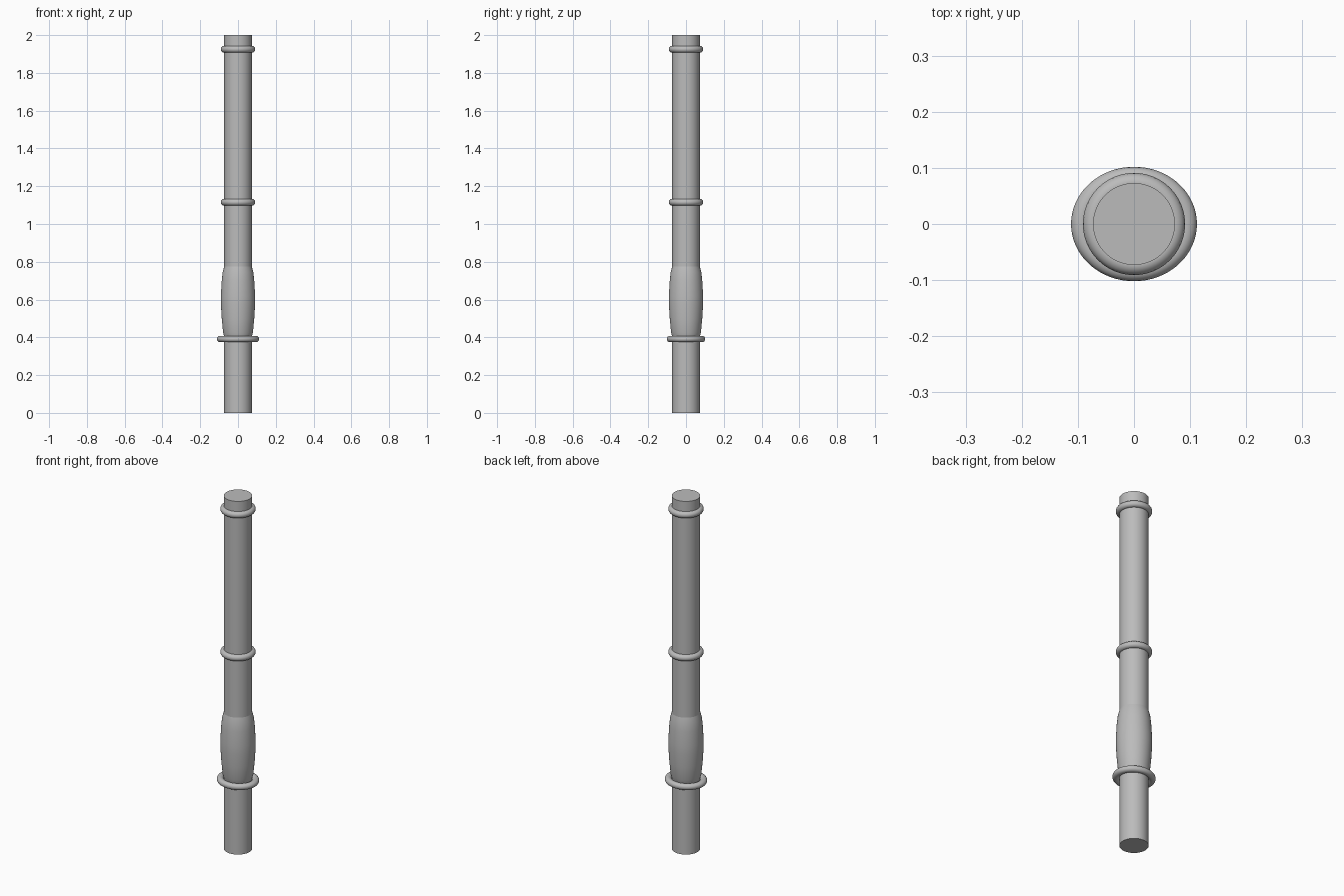
import bpy, math

if "Cube" in bpy.data.objects:
    bpy.data.objects.remove(bpy.data.objects["Cube"])

grey = bpy.data.materials.new("plain grey")
grey.diffuse_color = (0.5, 0.5, 0.5, 1)
grey.use_nodes = True
grey.node_tree.nodes["Principled BSDF"].inputs["Base Color"].default_value = grey.diffuse_color
SIDES = 64


def finish(obj, name, angle=30):
    obj.name = name
    obj.data.materials.append(grey)
    bpy.ops.object.select_all(action='DESELECT')
    obj.select_set(True)
    bpy.context.view_layer.objects.active = obj
    bpy.ops.object.shade_smooth_by_angle(angle=math.radians(angle))


def ring(name, z, major, minor, scale=(1, 1, 1)):
    bpy.ops.mesh.primitive_torus_add(major_radius=major, minor_radius=minor,
                                     major_segments=SIDES, minor_segments=16,
                                     location=(0, 0, z))
    bpy.context.object.scale = scale
    finish(bpy.context.object, name)


def lathe(name, profile):
    n = len(profile)
    verts, faces = [], []
    for r, z in profile:
        for i in range(SIDES):
            a = 2 * math.pi * i / SIDES
            verts.append((r * math.cos(a), r * math.sin(a), z))
    for k in range(n - 1):
        for i in range(SIDES):
            j = (i + 1) % SIDES
            faces.append((k * SIDES + i, k * SIDES + j,
                          (k + 1) * SIDES + j, (k + 1) * SIDES + i))
    faces.append(tuple(reversed(range(SIDES))))
    faces.append(tuple(range((n - 1) * SIDES, n * SIDES)))
    mesh = bpy.data.meshes.new(name)
    mesh.from_pydata(verts, [], faces)
    obj = bpy.data.objects.new(name, mesh)
    bpy.context.collection.objects.link(obj)
    finish(obj, name)


# Straight shaft
lathe("shaft", [(0.073, 0), (0.073, 2)])

# Swollen hand grip
lathe("grip", [(0.073, 0.405), (0.079, 0.425), (0.086, 0.50), (0.0905, 0.575),
               (0.0905, 0.62), (0.086, 0.70), (0.081, 0.745), (0.073, 0.775)])

# Round bands on the shaft
ring("upper_band", 1.925, 0.073, 0.018)
ring("middle_band", 1.115, 0.073, 0.018)

# Oval guard below the grip
ring("guard", 0.391, 0.085, 0.017, (1.1, 1.0, 1.0))
